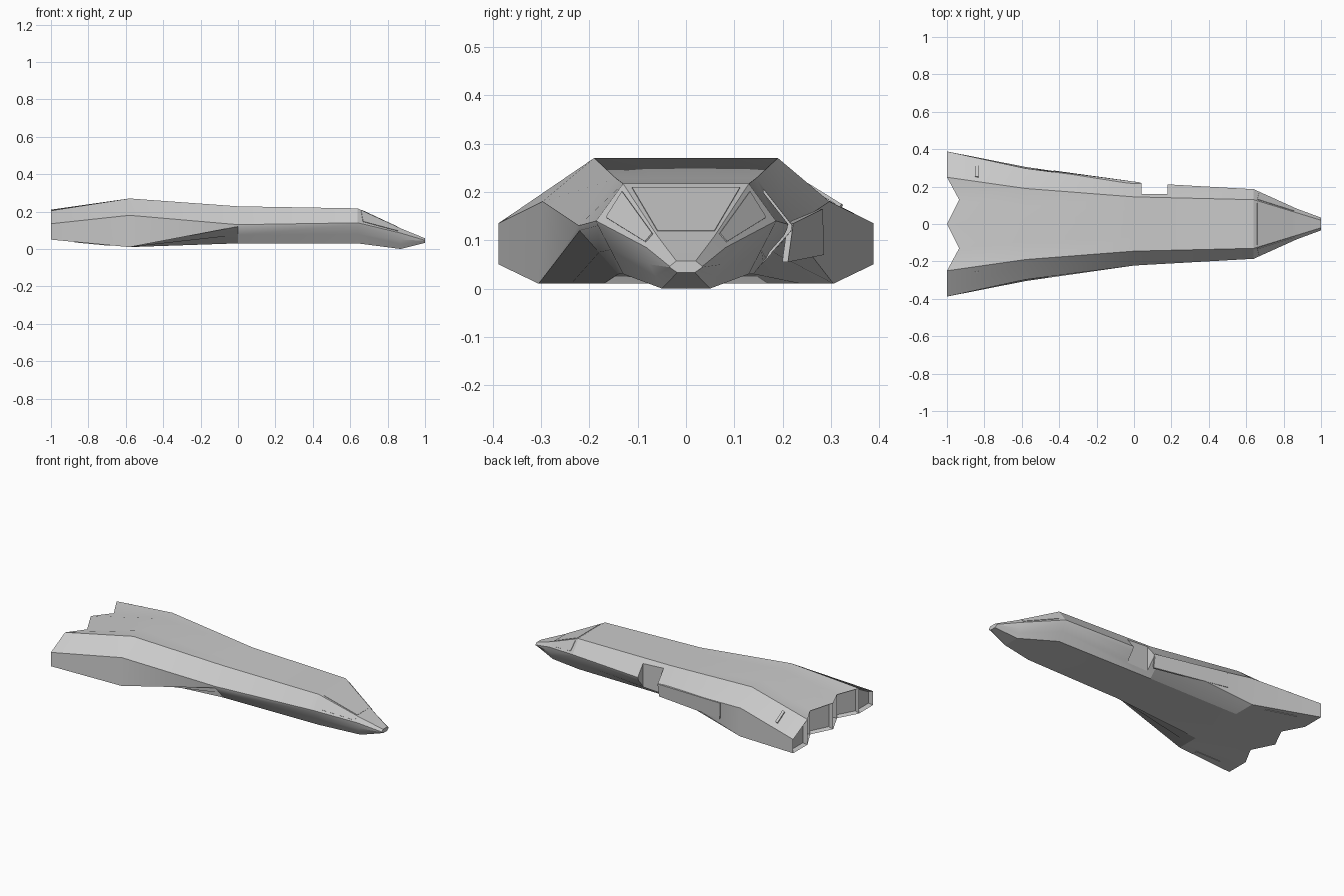
import bpy, bmesh
from mathutils import Vector

if "Cube" in bpy.data.objects:
    bpy.data.objects.remove(bpy.data.objects["Cube"])

# Cross-sections from tail to nose: x, then (y, z) of roof edge, shoulder, chine, keel edge
STATIONS = [
    (-1.00, (.25, .205), (.388, .135), (.388, .05), (.13, .05)),
    (-0.58, (.19, .270), (.297, .180), (.305, .01), (.17, .01)),
    (0.00, (.145, .228), (.222, .130), (.220, .12), (.14, .03)),
    (0.64, (.130, .217), (.186, .140), (.182, .13), (.13, .03)),
    (0.87, (.060, .110), (.082, .085), (.076, .05), (.05, .00)),
    (1.00, (.020, .057), (.034, .046), (.034, .044), (.018, .033)),
]


def half_ring(i):
    """Eight points from roof centre round to keel centre on the +y side."""
    x, t, m, c, b = STATIONS[i]
    if i == 0:  # zigzag tail edge
        return [Vector(p) for p in ((x, 0, .21), (-.935, .13, .195), (x, *t), (x, *m),
                                    (x, *c), (x, .25, .05), (-.935, *b), (x, 0, .05))]
    d = ((c[0] + b[0]) / 2, (c[1] + b[1]) / 2)
    return [Vector((x, y, z)) for y, z in
            ((0, t[1]), (t[0] / 2, t[1]), t, m, c, d, b, (0, b[1]))]


RINGS = [half_ring(i) for i in range(len(STATIONS))]


def flip(p, side):
    return Vector((p.x, p.y * side, p.z))


def make_object(name, bm, smooth=None):
    bmesh.ops.recalc_face_normals(bm, faces=bm.faces[:])
    me = bpy.data.meshes.new(name)
    bm.to_mesh(me)
    bm.free()
    ob = bpy.data.objects.new(name, me)
    bpy.context.collection.objects.link(ob)
    if smooth:
        bpy.context.view_layer.objects.active = ob
        ob.select_set(True)
        bpy.ops.object.shade_smooth_by_angle(angle=smooth)
        ob.select_set(False)
    return ob


def plate(name, corners, thick, sink=0.0):
    """Thin slab on four corners, pushed out away from the hull axis."""
    n = (corners[2] - corners[0]).cross(corners[3] - corners[1]).normalized()
    mid = sum(corners, Vector()) / 4
    if n.dot(mid - Vector((mid.x, 0, .1))) < 0:
        n = -n
    bm = bmesh.new()
    low = [bm.verts.new(p - n * sink) for p in corners]
    top = [bm.verts.new(p + n * thick) for p in corners]
    bm.faces.new(low)
    bm.faces.new(top)
    for k in range(4):
        j = (k + 1) % 4
        bm.faces.new((low[k], low[j], top[j], top[k]))
    return make_object(name, bm)


def hull_patch(name, i, a, b, uvs, side, thick=.003):
    """Plate laid on the hull face between stations i, i+1 and ring points a, b."""
    p, q, r, s = RINGS[i][a], RINGS[i + 1][a], RINGS[i][b], RINGS[i + 1][b]
    pts = [flip(p.lerp(q, u).lerp(r.lerp(s, u), v), side) for u, v in uvs]
    return plate(name, pts, thick, .004)


# Hull: loft through the sections
bm = bmesh.new()
loops = []
for ring in RINGS:
    pts = ring + [flip(p, -1) for p in reversed(ring[1:-1])]
    loops.append([bm.verts.new(p) for p in pts])
n = len(loops[0])
for A, B in zip(loops, loops[1:]):
    for k in range(n):
        j = (k + 1) % n
        bm.faces.new((A[k], A[j], B[j], B[k]))
bm.faces.new(loops[-1])

# Tail: upright faces with shallow exhaust recesses
tail = loops[0]
upper = [tail[k % n] for k in range(-3, 4)]
lower = [tail[4 + k] for k in range(7)][::-1]
caps = [bm.faces.new((upper[k], upper[k + 1], lower[k + 1], lower[k])) for k in range(6)]
bmesh.ops.recalc_face_normals(bm, faces=bm.faces[:])
bmesh.ops.inset_individual(bm, faces=caps, thickness=.012, depth=-.025)
hull = make_object("hull", bm, .35)

# Doorway cut into the +y flank
bm = bmesh.new()
bmesh.ops.create_cube(bm, size=1)
for v in bm.verts:
    v.co = Vector((.11 + v.co.x * .14, .26 + v.co.y * .2, .12 + v.co.z * .5))
cutter = make_object("doorway_cutter", bm)
cutter.hide_render = True
cutter.hide_viewport = True
cut = hull.modifiers.new("doorway", "BOOLEAN")
cut.operation = "DIFFERENCE"
cut.solver = "EXACT"
cut.object = cutter

# Sliding door hanging from the shoulder behind the doorway
plate("sliding_door", [Vector(p) for p in ((.035, .216, .135), (-.43, .277, .165),
                                           (-.43, .280, .07), (.035, .205, .055))], .006, .006)

# Windscreen and nose seam
f, g = RINGS[3], RINGS[4]
screen = [f[2].lerp(g[2], .08), f[2].lerp(g[2], .92)]
corners = [Vector((p.x, p.y * s * .9, p.z)) for p, s in
           ((screen[0], 1), (screen[0], -1), (screen[1], -1), (screen[1], 1))]
plate("windscreen", corners, .002, .004)

for side, label in ((1, "left"), (-1, "right")):
    # Side windows
    hull_patch("side_window_" + label, 3, 2, 3,
               ((.08, .12), (.93, .15), (.93, .75), (.12, .82)), side)
    # Slots on the tail shoulders and belly
    hull_patch("shoulder_slot_" + label, 0, 2, 3,
               ((.36, .2), (.40, .2), (.40, .75), (.36, .75)), side)
    hull_patch("belly_slot_" + label, 0, 4, 5,
               ((.30, .3), (.75, .3), (.75, .42), (.30, .42)), side)
